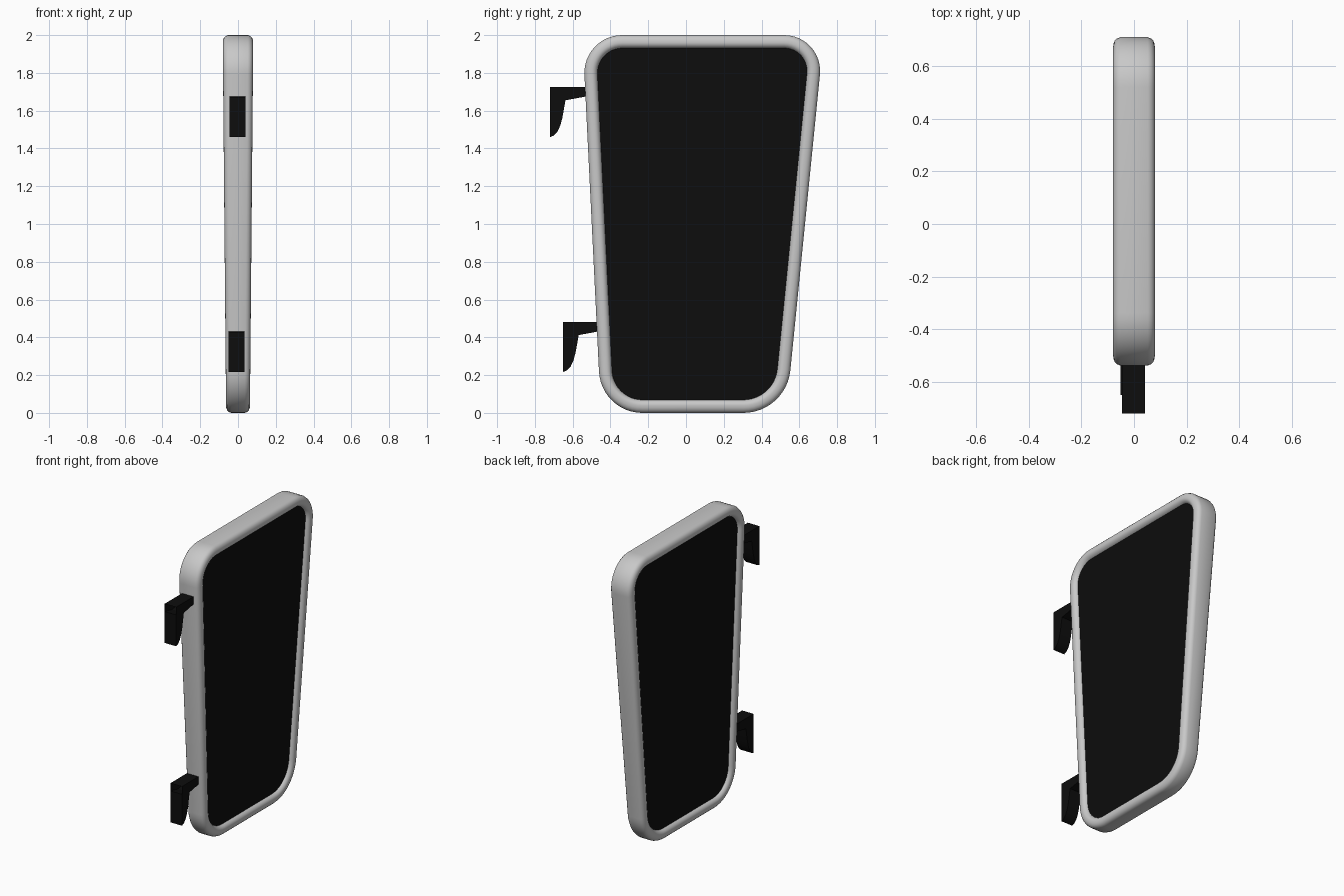
import bpy, bmesh, math
from mathutils import Vector

if "Cube" in bpy.data.objects:
    bpy.data.objects.remove(bpy.data.objects["Cube"], do_unlink=True)


def material(name, rgb):
    m = bpy.data.materials.new(name)
    m.use_nodes = True
    m.diffuse_color = (*rgb, 1)
    bsdf = m.node_tree.nodes["Principled BSDF"]
    bsdf.inputs["Base Color"].default_value = (*rgb, 1)
    bsdf.inputs["Roughness"].default_value = 0.6
    return m


grey = material("light grey", (0.58, 0.58, 0.58))
black = material("black", (0.004, 0.004, 0.004))


def finish(bm, name, mat, angle=35):
    bmesh.ops.recalc_face_normals(bm, faces=bm.faces)
    mesh = bpy.data.meshes.new(name)
    bm.to_mesh(mesh)
    bm.free()
    mesh.materials.append(mat)
    ob = bpy.data.objects.new(name, mesh)
    bpy.context.collection.objects.link(ob)
    bpy.ops.object.select_all(action="DESELECT")
    ob.select_set(True)
    bpy.context.view_layer.objects.active = ob
    bpy.ops.object.shade_smooth_by_angle(angle=math.radians(angle))
    return ob


# Tapered outline in (y, z), counter-clockwise, with a radius per corner
CORNERS = [((-0.45, 0), 0.23), ((0.53, 0), 0.25), ((0.73, 2), 0.19), ((-0.548, 2), 0.2)]
STEPS = 12


def outline(inset):
    """Rounded outline shrunk evenly by inset."""
    pts = []
    for i, (p, r) in enumerate(CORNERS):
        p = Vector(p)
        a = (p - Vector(CORNERS[i - 1][0])).normalized()
        b = (Vector(CORNERS[(i + 1) % 4][0]) - p).normalized()
        n1, n2 = Vector((a.y, -a.x)), Vector((b.y, -b.x))
        centre = p - (n1 + n2) * r / (1 + n1.dot(n2))
        a1 = math.atan2(n1.y, n1.x)
        turn = n1.angle(n2)
        for k in range(STEPS + 1):
            t = a1 + turn * k / STEPS
            pts.append(centre + Vector((math.cos(t), math.sin(t))) * (r - inset))
    return pts


def ring(bm, inset, sink, side):
    """Outline loop lying sink below the slightly tapering face on one side."""
    return [bm.verts.new((side * (0.063 + 0.009 * p.y - sink), p.x, p.y)) for p in outline(inset)]


# Frame: rounded rim section swept around the outline
SECTION = [(0.07, 0.026), (0.066, 0.016), (0.059, 0.007), (0.049, 0.001), (0.04, 0),
           (0.027, 0.001), (0.014, 0.006), (0.005, 0.015), (0, 0.028)]
bm = bmesh.new()
rings = [ring(bm, d, s, 1) for d, s in SECTION]
rings += [ring(bm, d, s, -1) for d, s in reversed(SECTION)]
for r1, r2 in zip(rings, rings[1:]):
    for j in range(len(r1)):
        k = (j + 1) % len(r1)
        bm.faces.new((r1[j], r1[k], r2[k], r2[j]))
finish(bm, "frame", grey, 50)

# Dark panels filling both sides of the frame
bm = bmesh.new()
sides = [ring(bm, 0.068, 0.023, s) for s in (1, -1)]
for r in sides:
    bm.faces.new(r)
for j in range(len(sides[0])):
    k = (j + 1) % len(sides[0])
    bm.faces.new((sides[0][j], sides[0][k], sides[1][k], sides[1][j]))
finish(bm, "panel", black)

# Hook profile in (y, z): arm, then curved finger; the arm is an open tube
HOOK = [(-0.72, 1.672), (-0.72, 1.46), (-0.70, 1.468), (-0.68, 1.49), (-0.666, 1.52),
        (-0.655, 1.56), (-0.646, 1.61), (-0.638, 1.655), (-0.535, 1.674), (-0.5, 1.674),
        (-0.5, 1.725), (-0.72, 1.725)]
OPEN = (9, 11)


def hook(name, x, dy, dz):
    bm = bmesh.new()
    left, right = [[bm.verts.new((x + w, y + dy, z + dz)) for y, z in HOOK] for w in (0.043, -0.043)]
    bm.faces.new(left)
    bm.faces.new(right)
    for j in range(len(HOOK)):
        if j not in OPEN:
            k = (j + 1) % len(HOOK)
            bm.faces.new((left[j], left[k], right[k], right[j]))
    # shelf between arm and finger
    bm.faces.new((left[0], left[7], right[7], right[0]))
    finish(bm, name, black)


hook("upper_hook", -0.002, 0, 0)
hook("lower_hook", -0.008, 0.07, -1.243)
